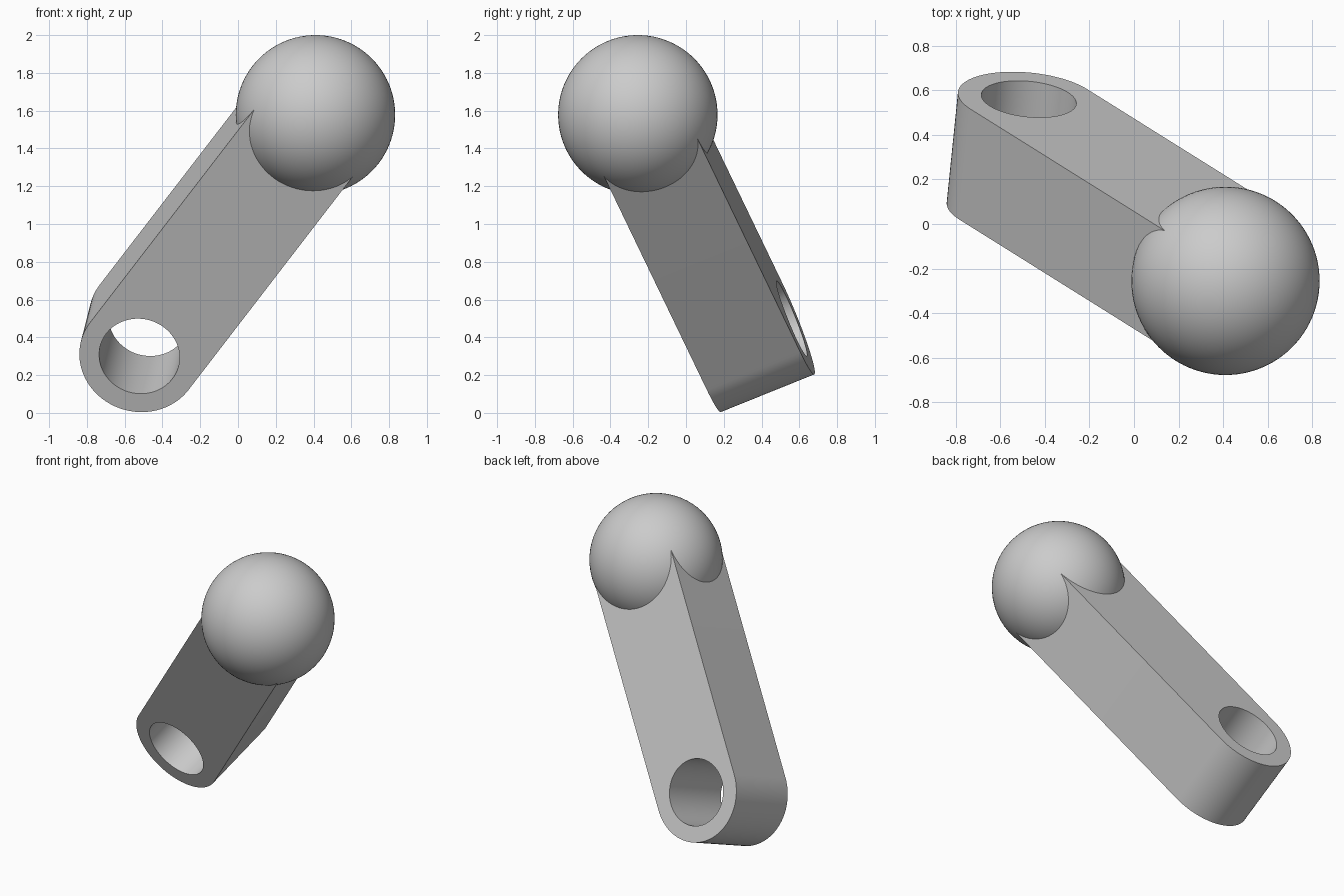
import bpy
import bmesh
from math import cos, sin, pi, radians
from mathutils import Matrix, Vector

cube = bpy.data.objects.get("Cube")
if cube:
    bpy.data.objects.remove(cube, do_unlink=True)

BALL_CENTRE = Vector((0.41, -0.255, 1.578))
BALL_RADIUS = 0.422
EYE_CENTRE = Vector((-0.497, 0.3125, 0.4))
PIN_AXIS = Vector((0.05, 0.5, 0.2))
BAR_RADIUS, HOLE_RADIUS, THICKNESS = 0.319, 0.214, 0.536
SEGMENTS = 96

# One grey for the whole casting
grey = bpy.data.materials.new("grey")
grey.use_nodes = True
colour = (0.6, 0.6, 0.6, 1)
grey.diffuse_color = colour
grey.node_tree.nodes["Principled BSDF"].inputs["Base Color"].default_value = colour


def finish(obj, name):
    obj.name = obj.data.name = name
    obj.data.materials.append(grey)
    bpy.ops.object.select_all(action="DESELECT")
    obj.select_set(True)
    bpy.context.view_layer.objects.active = obj
    bpy.ops.object.shade_smooth_by_angle(angle=radians(30))


def arc(radius, start, sweep, steps):
    angles = [start + sweep * i / steps for i in range(steps + 1)]
    return [(radius * cos(a), radius * sin(a)) for a in angles]


def add_loop(bm, points):
    verts = [bm.verts.new((x, y, 0)) for x, y in points]
    return [bm.edges.new((v, verts[i - 1])) for i, v in enumerate(verts)]


# Arm: rounded bar profile with a pin hole, extruded along the pin axis
axis = BALL_CENTRE - EYE_CENTRE
length = axis.length - 0.03
bm = bmesh.new()
outline = arc(BAR_RADIUS, pi / 2, pi, SEGMENTS // 2)
outline += [(length, -BAR_RADIUS), (length, BAR_RADIUS)]
edges = add_loop(bm, outline)
edges += add_loop(bm, arc(HOLE_RADIUS, 0, 2 * pi, SEGMENTS)[:-1])
bmesh.ops.triangle_fill(bm, edges=edges, use_beauty=True, use_dissolve=False)
bmesh.ops.translate(bm, verts=bm.verts, vec=(0, 0, -THICKNESS / 2))
extruded = bmesh.ops.extrude_face_region(bm, geom=bm.faces[:], use_keep_orig=True)
top = [g for g in extruded["geom"] if isinstance(g, bmesh.types.BMVert)]
bmesh.ops.translate(bm, verts=top, vec=(0, 0, THICKNESS))
bmesh.ops.recalc_face_normals(bm, faces=bm.faces)
mesh = bpy.data.meshes.new("arm")
bm.to_mesh(mesh)
bm.free()
arm = bpy.data.objects.new("arm", mesh)
bpy.context.collection.objects.link(arm)

# Tilt the arm so that it runs from the eye to the ball
along = axis.normalized()
across = PIN_AXIS.cross(along).normalized()
pin = along.cross(across)
turn = Matrix((along, across, pin)).transposed().to_4x4()
arm.matrix_world = Matrix.Translation(EYE_CENTRE) @ turn
finish(arm, "arm")

# Ball at the upper end
bpy.ops.mesh.primitive_uv_sphere_add(
    segments=SEGMENTS, ring_count=SEGMENTS // 2, radius=BALL_RADIUS, location=BALL_CENTRE)
finish(bpy.context.object, "ball")
